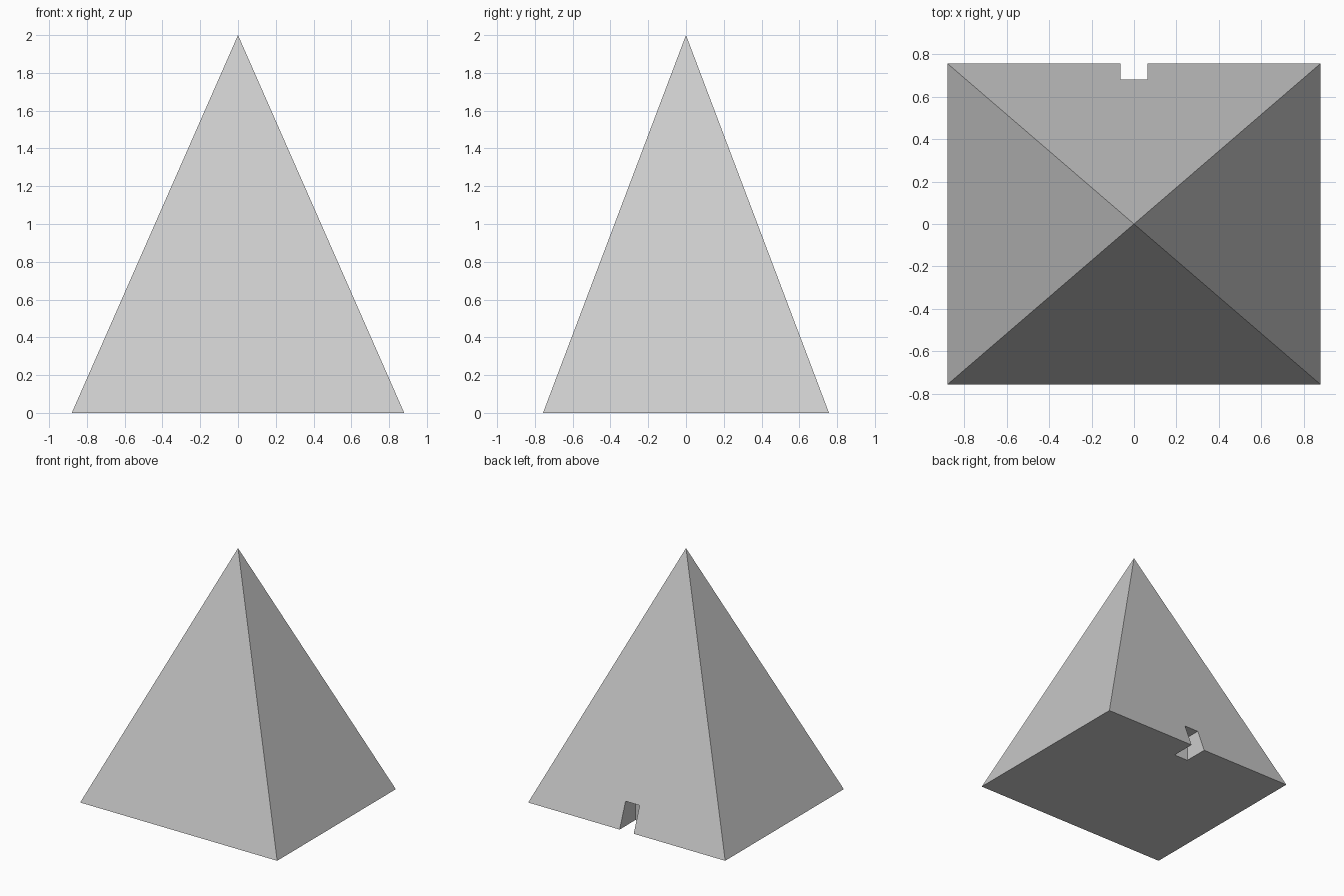
import bpy
import math

default = bpy.data.objects.get("Cube")
if default:
    bpy.data.objects.remove(default, do_unlink=True)

HALF_X, HALF_Y, HEIGHT = 0.88, 0.757, 2.0
DOOR_W, DOOR_DEPTH, DOOR_H = 0.126, 0.2, 0.2

# Single grey stone colour
grey = bpy.data.materials.new("light grey")
grey.use_nodes = True
colour = (0.6, 0.6, 0.6, 1)
grey.diffuse_color = colour
bsdf = next(n for n in grey.node_tree.nodes if n.type == "BSDF_PRINCIPLED")
bsdf.inputs["Base Color"].default_value = colour

# Four-sided pyramid, turned so its sides face the axes
bpy.ops.mesh.primitive_cone_add(vertices=4, radius1=math.sqrt(2), radius2=0,
                                depth=HEIGHT, location=(0, 0, HEIGHT / 2),
                                rotation=(0, 0, math.pi / 4))
pyramid = bpy.context.object
pyramid.name = "pyramid"
bpy.ops.object.transform_apply(location=True, rotation=True, scale=True)
pyramid.scale = (HALF_X, HALF_Y, 1)
bpy.ops.object.transform_apply(location=False, rotation=False, scale=True)
pyramid.data.materials.append(grey)

# Doorway recess, open at the back and underneath
MARGIN = 0.1
bpy.ops.mesh.primitive_cube_add(
    size=1, location=(0, HALF_Y + (MARGIN - DOOR_DEPTH) / 2, (DOOR_H - MARGIN) / 2))
cutter = bpy.context.object
cutter.name = "doorway_cutter"
cutter.scale = (DOOR_W, DOOR_DEPTH + MARGIN, DOOR_H + MARGIN)
cutter.data.materials.append(grey)
cutter.hide_render = True

# Cut the doorway, then discard the cutter
cut = pyramid.modifiers.new("doorway", "BOOLEAN")
cut.operation = "DIFFERENCE"
cut.solver = "EXACT"
cut.object = cutter
bpy.ops.object.select_all(action="DESELECT")
bpy.context.view_layer.objects.active = pyramid
pyramid.select_set(True)
bpy.ops.object.modifier_apply(modifier=cut.name)
bpy.data.objects.remove(cutter, do_unlink=True)
